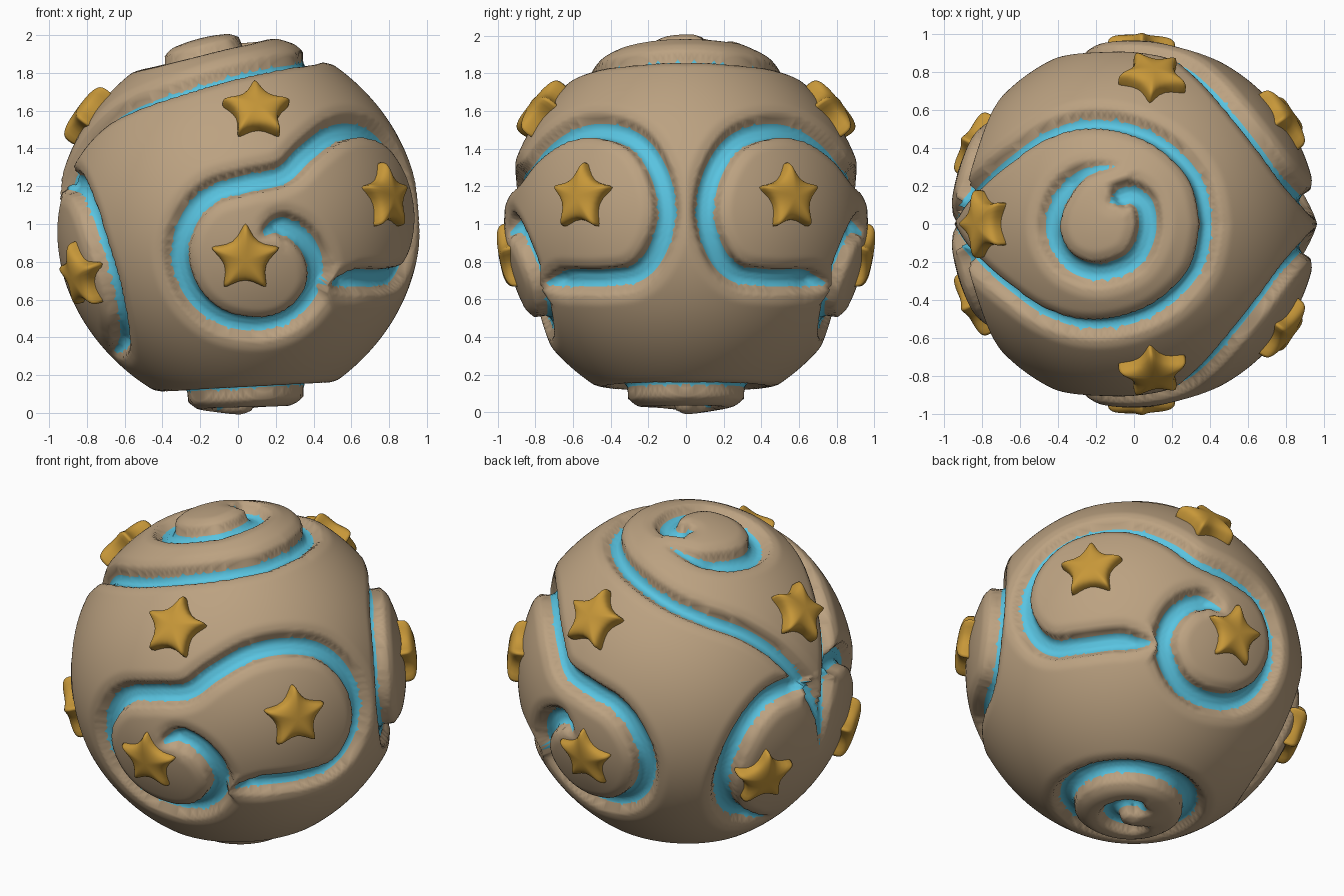
import bpy, bmesh, math
from mathutils import Vector, Matrix
from mathutils.kdtree import KDTree

cube = bpy.data.objects.get("Cube")
if cube:
    bpy.data.objects.remove(cube, do_unlink=True)

CENTRE = Vector((0, 0, 1))
R = 0.97


def material(name, rgb):
    m = bpy.data.materials.new(name)
    m.use_nodes = True
    col = (*rgb, 1)
    m.diffuse_color = col
    bsdf = m.node_tree.nodes["Principled BSDF"]
    bsdf.inputs["Base Color"].default_value = col
    bsdf.inputs["Roughness"].default_value = 0.7
    return m


tan = material("tan_stone", (0.50, 0.36, 0.22))
blue = material("groove_blue", (0.10, 0.55, 0.75))
gold = material("star_gold", (0.57, 0.31, 0.04))


# Points on the ball from two coordinates seen along one axis
def depth(a, b):
    return math.sqrt(max(R * R - a * a - b * b, 0))


def front(x, z):
    return Vector((x, -depth(x, z - 1), z - 1))


def side(y, z):
    return Vector((depth(y, z - 1), y, z - 1))


def top(x, y):
    return Vector((x, y, depth(x, y)))


def flip(points):
    return [Vector((p.x, -p.y, p.z)) for p in points]


samples = []


def groove(points, width, taper_start=0, taper_end=0, steps=30):
    """Sample a smooth path over the ball, thinning it towards tapered ends."""
    p = [points[0]] + points + [points[-1]]
    line = []
    for i in range(1, len(p) - 2):
        a, b, c, d = p[i - 1:i + 3]
        for k in range(steps):
            t = k / steps
            v = 2 * b + (c - a) * t + (2 * a - 5 * b + 4 * c - d) * t * t
            v += (3 * b - a - 3 * c + d) * t ** 3
            line.append(v.normalized())
    for i, v in enumerate(line):
        s = 1.0
        if taper_start:
            s = min(s, (i + 5) / taper_start)
        if taper_end:
            s = min(s, (len(line) - i + 5) / taper_end)
        samples.append((v, width * s))


# Curl round the lower star, S-bend, then the loop round the side star
curl = [front(x, z) for x, z in (
    (0.13, 0.94), (0.23, 0.99), (0.35, 0.94), (0.43, 0.82), (0.44, 0.68),
    (0.37, 0.55), (0.25, 0.46), (0.08, 0.43), (-0.12, 0.48), (-0.27, 0.62),
    (-0.335, 0.83), (-0.28, 1.03), (-0.15, 1.17), (0.04, 1.23), (0.25, 1.28),
    (0.38, 1.40), (0.53, 1.51))]
loop = [side(y, z) for y, z in (
    (-0.45, 1.53), (-0.27, 1.46), (-0.15, 1.28), (-0.11, 1.05), (-0.17, 0.84),
    (-0.28, 0.72), (-0.45, 0.69), (-0.64, 0.69), (-0.76, 0.67))]
# Loop round the star on the low right flank
flank = [Vector(p) for p in (
    (-0.93, -0.10, 0.2), (-0.90, -0.24, 0.23), (-0.84, -0.41, 0.18),
    (-0.76, -0.55, 0.0), (-0.69, -0.60, -0.28), (-0.65, -0.50, -0.52),
    (-0.64, -0.32, -0.65), (-0.66, -0.14, -0.69))]
for mirror in (list, flip):
    groove(mirror(curl + loop), 0.054, 40, 30)
    groove(mirror(flank), 0.052, 30, 40)

# Long groove over the top with both arms falling down the right flank
arm = [top(x, y) for x, y in (
    (0.40, 0), (0.34, 0.25), (0.15, 0.45), (-0.08, 0.545), (-0.30, 0.555),
    (-0.50, 0.49), (-0.69, 0.36), (-0.84, 0.23))]
arm += [Vector((-0.93, 0.10, 0.2)), Vector((-0.96, 0.02, -0.02)), Vector((-0.94, 0, -0.22))]
groove(arm, 0.04, 0, 60)
groove(flip(arm), 0.04, 0, 60)

# Spiral on the crown
groove([top(x, y) for x, y in (
    (-0.09, 0.30), (-0.28, 0.27), (-0.41, 0.14), (-0.45, -0.04), (-0.37, -0.20),
    (-0.20, -0.265), (-0.01, -0.20), (0.07, -0.05), (0.06, 0.10), (-0.02, 0.16),
    (-0.11, 0.12))], 0.05, 60, 20)

# Ring and small curl underneath
ring = [Vector((0.05 + 0.37 * math.cos(a), 0.37 * math.sin(a), -0.89))
        for a in (math.tau * i / 16 for i in range(17))]
groove(ring, 0.05)
hook = [Vector((0.02 + 0.12 * math.cos(a), 0.12 * math.sin(a), -0.95))
        for a in (math.pi * (0.3 * i - 1) for i in range(6))]
groove(hook, 0.045, 30, 20)

tree = KDTree(len(samples))
for i, (v, w) in enumerate(samples):
    tree.insert(v, i)
tree.balance()


def ramp(t):
    t = max(0.0, min(1.0, t))
    return t * t * (3 - 2 * t)


# Carved ball
bm = bmesh.new()
bmesh.ops.create_icosphere(bm, subdivisions=7, radius=1)
edge_gap = {}
for v in bm.verts:
    n = v.co.normalized()
    q, i, d = tree.find(n)
    w = samples[i][1]
    gap = d - w
    # Pull nearby vertices onto the groove edge for a clean outline
    if abs(gap) < 0.0075 and d > 0.004:
        n = (n + (n - q) / d * -gap).normalized()
        gap = 0.0
    edge_gap[v.index] = gap
    scale = min(1, w / 0.04)
    cut = 0.05 * (1 - ramp(gap / 0.026)) + 0.022 * (1 - ramp(gap / 0.09))
    if gap < 0:
        cut += 0.018 * ramp(-gap / 0.03)
    r = 0.965 + 0.043 * abs(n.z) ** 6
    v.co = CENTRE + n * (r - cut * scale)
for f in bm.faces:
    f.smooth = True
    f.material_index = 1 if sum(edge_gap[v.index] for v in f.verts) < 0 else 0
mesh = bpy.data.meshes.new("carved_ball")
bm.to_mesh(mesh)
bm.free()
mesh.materials.append(tan)
mesh.materials.append(blue)
ball = bpy.data.objects.new("carved_ball", mesh)
bpy.context.collection.objects.link(ball)


# Puffy stars
def star(name, pos, height, turn=0):
    bm = bmesh.new()
    rings = []
    for scale, z in ((0.95, -0.14), (1, -0.05), (0.96, -0.005), (0.6, 0.015)):
        ring = []
        for k in range(10):
            a = math.pi / 2 + math.pi * k / 5 + turn
            rad = scale * (0.075 if k % 2 else 0.255)
            ring.append(bm.verts.new((rad * math.cos(a), rad * math.sin(a), z)))
        rings.append(ring)
    for lo, hi in zip(rings, rings[1:]):
        for k in range(10):
            j = (k + 1) % 10
            bm.faces.new((lo[k], lo[j], hi[j], hi[k]))
    tip = bm.verts.new((0, 0, 0.02))
    for k in range(10):
        bm.faces.new((rings[-1][k], rings[-1][(k + 1) % 10], tip))
    bm.faces.new(rings[0][::-1])
    for f in bm.faces:
        f.smooth = True
    mesh = bpy.data.meshes.new(name)
    bm.to_mesh(mesh)
    bm.free()
    mesh.materials.append(gold)
    ob = bpy.data.objects.new(name, mesh)
    bpy.context.collection.objects.link(ob)
    n = Vector(pos).normalized()
    up = (Vector((0, 0, 1)) - n * n.z).normalized()
    frame = Matrix((up.cross(n), up, n)).transposed().to_4x4()
    ob.matrix_world = Matrix.Translation(CENTRE + n * height) @ frame
    sub = ob.modifiers.new("rounding", "SUBSURF")
    sub.levels = sub.render_levels = 2


for word, s in (("front", -1), ("back", 1)):
    star(word + "_upper_star", (0.10, 0.77 * s, 0.60), 1.03)
    star(word + "_left_star", (0.78, 0.55 * s, 0.14), 1.01)
    star(word + "_lower_star", (0.04, 0.97 * s, -0.19), 0.99)
    star(word + "_right_star", (-0.84, 0.42 * s, -0.28), 1.01)
star("right_upper_star", (-0.80, 0, 0.60), 1.03, math.pi / 5)
